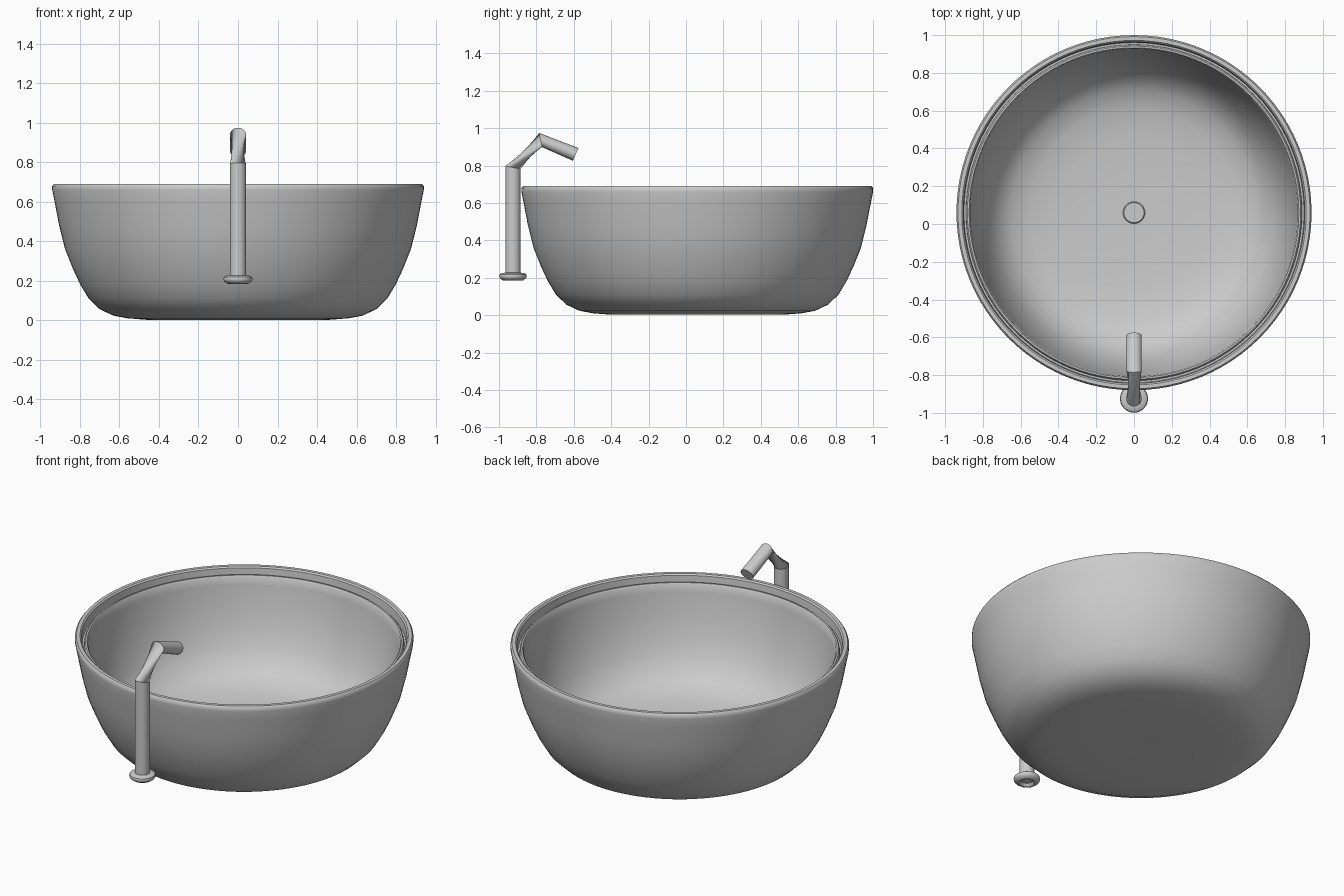
import bpy, bmesh, math
from mathutils import Vector

if "Cube" in bpy.data.objects:
    bpy.data.objects.remove(bpy.data.objects["Cube"])

grey = bpy.data.materials.new("matt_grey")
grey.use_nodes = True
COLOUR = (0.6, 0.6, 0.6, 1)
grey.diffuse_color = COLOUR
grey.node_tree.nodes["Principled BSDF"].inputs["Base Color"].default_value = COLOUR


def finish(name, bm, location=(0, 0, 0), angle=40):
    bmesh.ops.remove_doubles(bm, verts=bm.verts, dist=0.0001)
    bmesh.ops.recalc_face_normals(bm, faces=bm.faces)
    mesh = bpy.data.meshes.new(name)
    bm.to_mesh(mesh)
    bm.free()
    mesh.materials.append(grey)
    obj = bpy.data.objects.new(name, mesh)
    obj.location = location
    bpy.context.collection.objects.link(obj)
    bpy.ops.object.select_all(action='DESELECT')
    obj.select_set(True)
    bpy.context.view_layer.objects.active = obj
    bpy.ops.object.shade_smooth_by_angle(angle=math.radians(angle))
    return obj


def revolve(name, profile, location, steps):
    """Spin a (radius, height) profile around the vertical axis."""
    bm = bmesh.new()
    verts = [bm.verts.new((r, 0, z)) for r, z in profile]
    edges = [bm.edges.new(pair) for pair in zip(verts, verts[1:])]
    bmesh.ops.spin(bm, geom=verts + edges, cent=(0, 0, 0), axis=(0, 0, 1),
                   angle=math.tau, steps=steps, use_merge=True)
    return finish(name, bm, location)


def loft(name, rings, sides):
    """Skin a pipe through rings given as (centre, half-height vector, twist)."""
    bm = bmesh.new()
    loops = []
    for centre, up, twist in rings:
        loop = []
        for i in range(sides):
            a = math.tau * i / sides + twist
            offset = Vector(up) * math.cos(a) + Vector((PIPE, 0, 0)) * math.sin(a)
            loop.append(bm.verts.new(Vector(centre) + offset))
        loops.append(loop)
    for low, high in zip(loops, loops[1:]):
        for i in range(sides):
            j = (i + 1) % sides
            bm.faces.new((low[i], low[j], high[j], high[i]))
    bm.faces.new(loops[0])
    bm.faces.new(loops[-1])
    return finish(name, bm)


PIPE = 0.041
BOWL = (0, 0.06, 0)
TAP_Y = -0.925

# Bowl: underside, outer wall, rolled lip, groove, inner bead, inner wall, floor
outer = [(0, 0.006), (0.06, 0.003), (0.46, 0.003), (0.56, 0.011), (0.63, 0.024),
         (0.7, 0.057), (0.755, 0.11), (0.8, 0.185), (0.835, 0.26), (0.875, 0.36),
         (0.905, 0.48), (0.928, 0.6), (0.94, 0.66)]
lip = [(0.94, 0.68), (0.932, 0.69), (0.912, 0.69), (0.904, 0.682), (0.9, 0.632),
       (0.89, 0.632), (0.888, 0.645), (0.882, 0.652), (0.873, 0.652), (0.867, 0.644)]
inner = [(0.862, 0.6), (0.842, 0.48), (0.812, 0.36), (0.772, 0.26), (0.72, 0.175),
         (0.65, 0.12), (0.55, 0.085), (0.4, 0.068), (0.2, 0.062), (0, 0.06)]
revolve("bowl", outer + lip + inner, BOWL, 96)

# Drain plug in the floor of the bowl
revolve("drain", [(0, 0.05), (0.058, 0.05), (0.058, 0.07), (0.053, 0.075), (0, 0.075)],
        BOWL, 32)

# Rounded foot under the tap
revolve("tap_foot", [(0, 0.2), (0.03, 0.2), (0.036, 0.19), (0.045, 0.185), (0.055, 0.187),
                     (0.069, 0.197), (0.074, 0.208), (0.071, 0.219), (0.06, 0.226),
                     (0.04, 0.228), (0, 0.228)], (0, TAP_Y, 0), 32)

# Bent tap pipe, twisted through its middle length
TWIST = math.radians(90)
loft("tap_pipe", [((0, TAP_Y, 0.2), (0, -PIPE, 0), 0),
                  ((0, TAP_Y, 0.79), (0, -PIPE, 0.008), 0),
                  ((0, -0.777, 0.937), (0, -0.008, 0.038), TWIST),
                  ((0, -0.59, 0.86), (0, 0.015, 0.034), TWIST)], 32)
